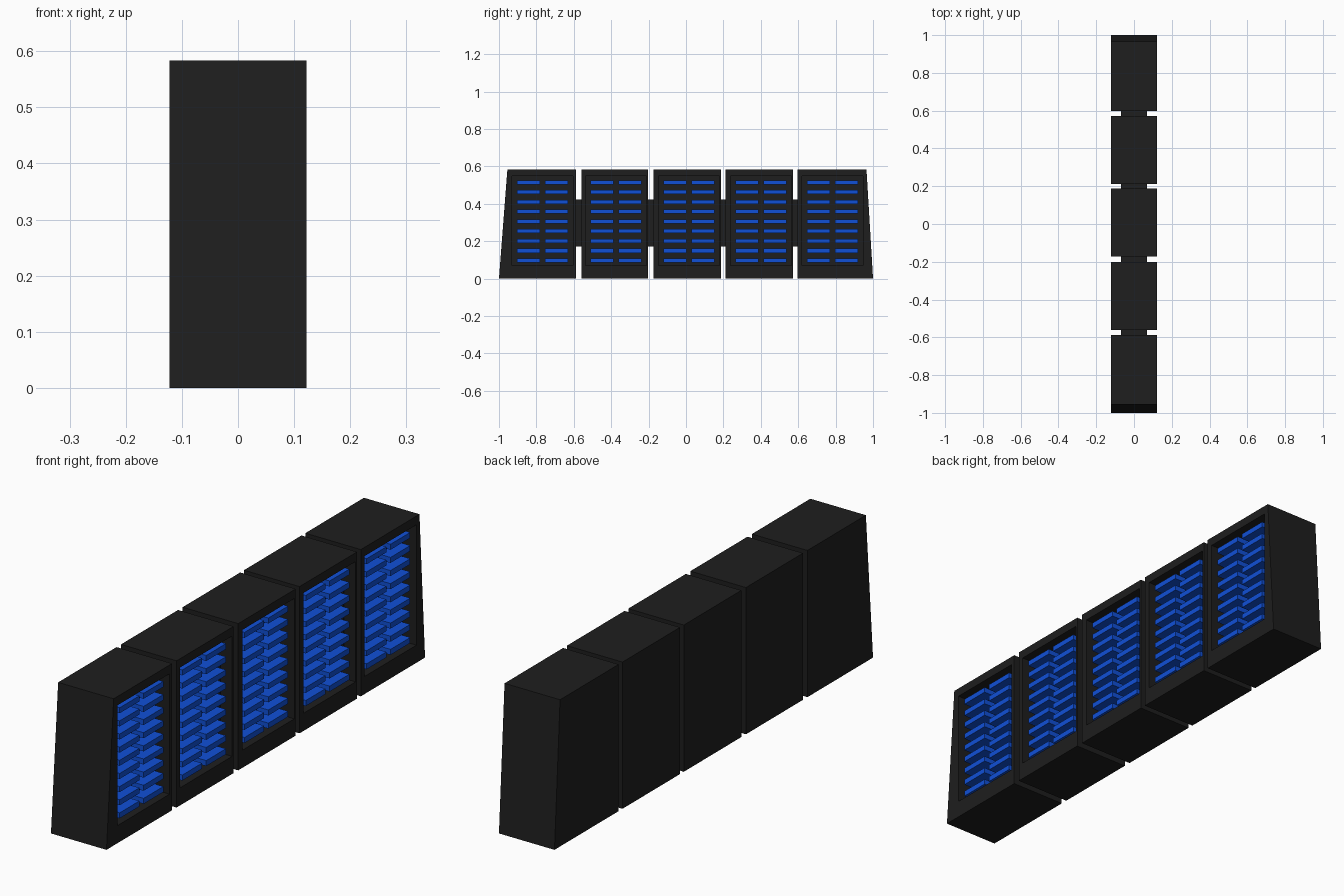
import bpy, bmesh

if "Cube" in bpy.data.objects:
    bpy.data.objects.remove(bpy.data.objects["Cube"])

HX, H = 0.122, 0.583          # half depth and height of every cabinet
RECESS, FRONT = 0.06, 0.113   # x of the recess floor and of the slat fronts

black = bpy.data.materials.new("black_casing")
black.diffuse_color = (0.013, 0.013, 0.013, 1)
black.use_nodes = True
black.node_tree.nodes["Principled BSDF"].inputs["Base Color"].default_value = black.diffuse_color
blue = bpy.data.materials.new("blue_slats")
blue.diffuse_color = (0.005, 0.08, 0.68, 1)
blue.use_nodes = True
blue.node_tree.nodes["Principled BSDF"].inputs["Base Color"].default_value = blue.diffuse_color


def finish(name, bm, mat):
    bmesh.ops.recalc_face_normals(bm, faces=bm.faces)
    me = bpy.data.meshes.new(name)
    bm.to_mesh(me)
    bm.free()
    me.materials.append(mat)
    ob = bpy.data.objects.new(name, me)
    bpy.context.collection.objects.link(ob)
    return ob


def add_box(bm, x0, x1, y0, y1, z0, z1):
    vs = bmesh.ops.create_cube(bm, size=1)["verts"]
    for v in vs:
        v.co = (x0 + (v.co.x + 0.5) * (x1 - x0),
                y0 + (v.co.y + 0.5) * (y1 - y0),
                z0 + (v.co.z + 0.5) * (z1 - z0))


def cabinet(name, y0, y1, t0, t1, yc):
    """Casing with a rectangular recess in its +x side."""
    outer = [(y0, 0), (y1, 0), (t1, H), (t0, H)]
    inner = [(yc - 0.163, 0.07), (yc + 0.163, 0.07),
             (yc + 0.163, 0.548), (yc - 0.163, 0.548)]
    bm = bmesh.new()
    rings = [[bm.verts.new((x, y, z)) for y, z in ring]
             for x, ring in ((-HX, outer), (HX, outer), (HX, inner), (RECESS, inner))]
    for a, b in zip(rings, rings[1:]):
        for i in range(4):
            j = (i + 1) % 4
            bm.faces.new((a[i], a[j], b[j], b[i]))
    bm.faces.new(rings[0])
    bm.faces.new(rings[-1])
    finish(name, bm, black)


def slats(name, yc):
    """Two columns of nine horizontal slats."""
    bm = bmesh.new()
    for s in (-0.137, 0.013):
        for k in range(9):
            z = 0.097 + k * 0.0522
            add_box(bm, RECESS - 0.005, FRONT, yc + s, yc + s + 0.124, z - 0.011, z + 0.011)
    finish(name, bm, blue)


# bottom y range, top y range, centre of the recess
UNITS = [(-1.0, -0.588, -0.955, -0.588, -0.767),
         (-0.56, -0.202, -0.56, -0.202, -0.374),
         (-0.173, 0.188, -0.173, 0.188, 0.016),
         (0.212, 0.573, 0.212, 0.573, 0.401),
         (0.597, 1.0, 0.597, 0.965, 0.783)]

for n, u in enumerate(UNITS, 1):
    cabinet(f"cabinet_{n}", *u)
    slats(f"slats_{n}", u[4])

# connecting blocks in the gaps
for n, (a, b) in enumerate(zip(UNITS, UNITS[1:]), 1):
    bm = bmesh.new()
    add_box(bm, -0.07, 0.07, a[1] - 0.01, b[0] + 0.01, 0.171, 0.424)
    finish(f"connector_{n}", bm, black)
